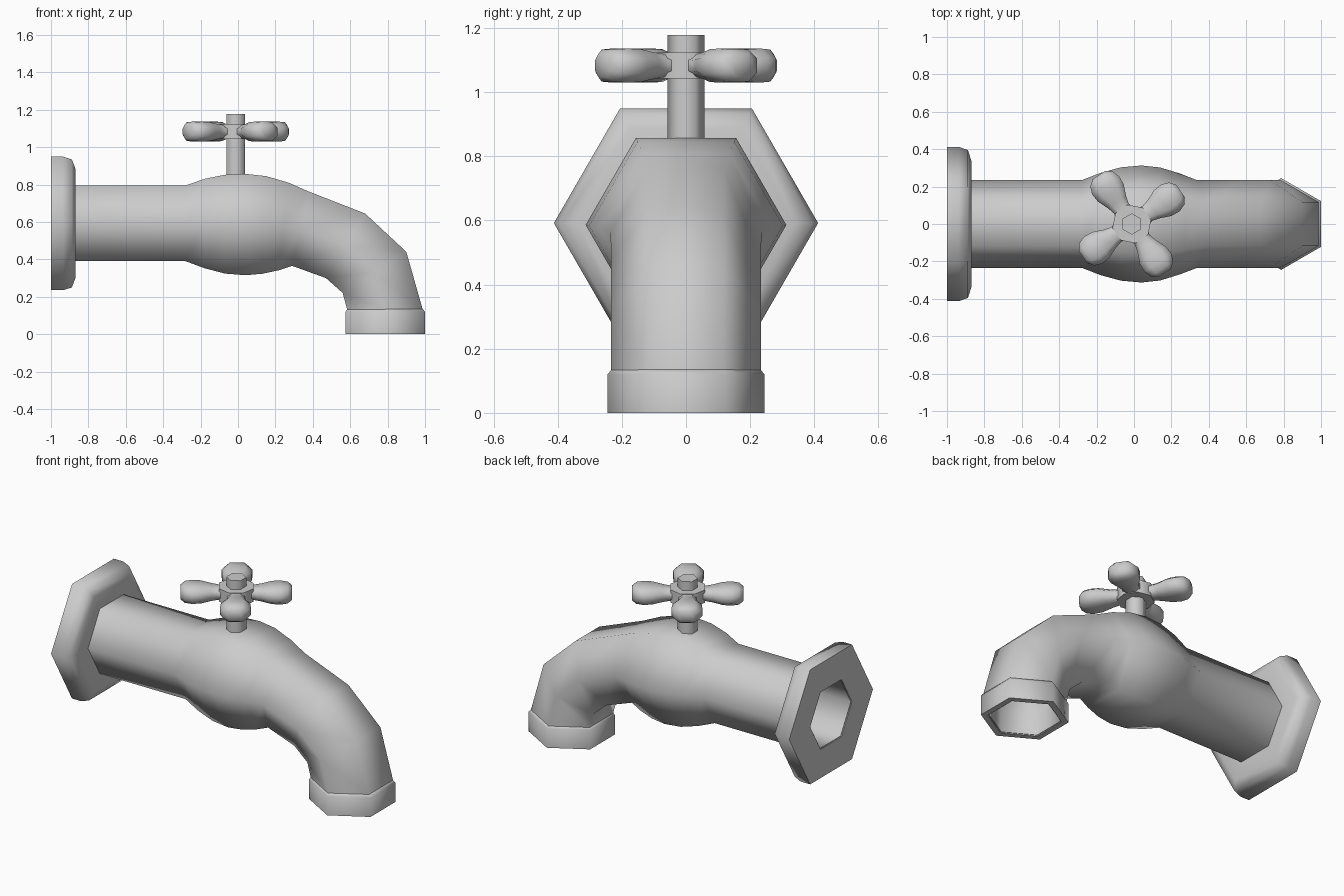
import bpy, bmesh
from math import radians, sin, cos
from mathutils import Vector

if "Cube" in bpy.data.objects:
    bpy.data.objects.remove(bpy.data.objects["Cube"])

APO = 0.866  # apothem / radius of a hexagon


def hex_ring(tx, tz, bx, bz, r, s=1.0):
    """Hexagon across the pipe, given its top and bottom points in the xz plane."""
    mid = Vector(((tx + bx) / 2, 0, (tz + bz) / 2))
    u = Vector(((tx - bx) / 2, 0, (tz - bz) / 2)) * s
    y = Vector((0, r * s, 0))
    return [mid + u + y / 2, mid + y, mid - u + y / 2,
            mid - u - y / 2, mid - y, mid + u - y / 2]


def loft(name, rings, loop=False):
    """Skin a row of rings; loop joins last to first, otherwise the ends are capped."""
    bm = bmesh.new()
    vs = [[bm.verts.new(p) for p in ring] for ring in rings]
    pairs = list(zip(vs, vs[1:])) + ([(vs[-1], vs[0])] if loop else [])
    for a, b in pairs:
        n = len(a)
        for i in range(n):
            j = (i + 1) % n
            bm.faces.new((a[i], a[j], b[j], b[i]))
    if not loop:
        bm.faces.new(vs[0])
        bm.faces.new(vs[-1])
    bmesh.ops.recalc_face_normals(bm, faces=bm.faces)
    me = bpy.data.meshes.new(name)
    bm.to_mesh(me)
    bm.free()
    ob = bpy.data.objects.new(name, me)
    bpy.context.collection.objects.link(ob)
    bpy.ops.object.select_all(action='DESELECT')
    ob.select_set(True)
    bpy.context.view_layer.objects.active = ob
    bpy.ops.object.shade_smooth_by_angle(angle=radians(65))
    return ob


# Hollow pipe with valve bulge and bent spout: top x,z / bottom x,z / half width
path = [(-0.995, .795, -0.995, .39, .234),
        (-0.28, .795, -0.28, .39, .234),
        (-0.18, .830, -0.18, .353, .273),
        (-0.07, .852, -0.07, .324, .303),
        (0.04, .857, 0.04, .315, .313),
        (0.15, .845, 0.13, .323, .302),
        (0.27, .810, 0.22, .342, .270),
        (0.38, .762, 0.29, .365, .235),
        (0.68, .645, 0.47, .30, .234),
        (0.90, .44, 0.56, .22, .234),
        (0.988, .13, 0.584, .13, .234),
        (0.988, .005, 0.584, .005, .234)]
outer = [hex_ring(*p) for p in path]
inner = [hex_ring(*p, s=0.86) for p in path]
loft("faucet_pipe", outer + inner[::-1], loop=True)

# Wall flange: x, radius
flange = [(-1, .206), (-1, .412), (-0.935, .412), (-0.888, .395),
          (-0.87, .34), (-0.87, .206)]
loft("wall_flange", [hex_ring(x, .592 + r * APO, x, .592 - r * APO, r)
                     for x, r in flange], loop=True)

# Spout collar: z, radius
collar = [(.135, .215), (.135, .232), (.12, .245), (0, .245), (0, .206)]
loft("spout_collar", [hex_ring(.787 + r * APO, z, .787 - r * APO, z, r)
                      for z, r in collar], loop=True)

# Valve stem
CX, HZ = -0.012, 1.083
loft("valve_stem", [hex_ring(CX + .049, z, CX - .049, z, .057)
                    for z in (.80, 1.178)])

# Cross handle: four lobed arms around a small hub
arm = [(.03, .062, .04), (.10, .047, .036), (.14, .058, .041), (.20, .083, .051),
       (.25, .087, .053), (.29, .072, .05), (.315, .04, .036)]
for k in range(4):
    a = radians(34 + 90 * k)
    d, side = Vector((cos(a), sin(a), 0)), Vector((-sin(a), cos(a), 0))
    rings = []
    for r, w, h in arm:
        c = Vector((CX, 0, HZ)) + d * r
        rings.append([c + side * (w * p) + Vector((0, 0, h * q)) for p, q in
                      ((1, .45), (.55, 1), (-.55, 1), (-1, .45),
                       (-1, -.45), (-.55, -1), (.55, -1), (1, -.45))])
    loft(f"handle_arm_{k + 1}", rings)
hub = []
for z, r in ((-.04, .105), (.04, .105)):
    hub.append([Vector((CX + r * cos(radians(34 + 45 * i + 22.5)),
                        r * sin(radians(34 + 45 * i + 22.5)), HZ + z)) for i in range(8)])
loft("handle_hub", hub)
